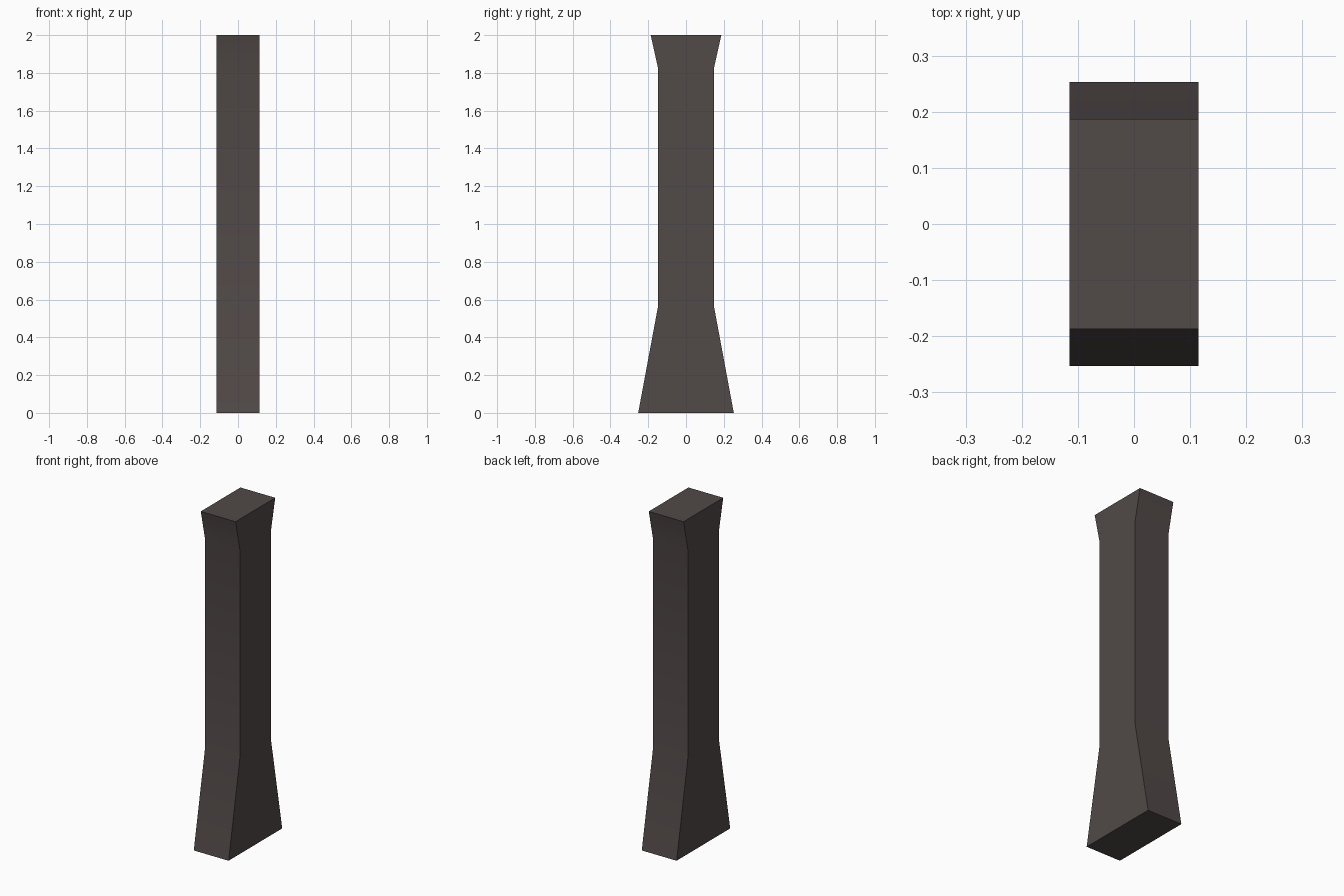
import bpy, bmesh, math

if "Cube" in bpy.data.objects:
    bpy.data.objects.remove(bpy.data.objects["Cube"])

# Dark grey-brown stone
stone = bpy.data.materials.new("dark_brown_stone")
stone.diffuse_color = (0.082, 0.067, 0.064, 1)
stone.use_nodes = True
stone.node_tree.nodes["Principled BSDF"].inputs["Base Color"].default_value = stone.diffuse_color

# Pillar side profile: (half depth, height), mirrored across y = 0
half = [(0.253, 0.0), (0.147, 0.57), (0.147, 1.82), (0.187, 2.0)]
outline = half + [(-y, z) for y, z in reversed(half)]
HALF_WIDTH = 0.115

bm = bmesh.new()
left, right = ([bm.verts.new((x, y, z)) for y, z in outline]
               for x in (-HALF_WIDTH, HALF_WIDTH))
n = len(outline)
bm.faces.new(left)
bm.faces.new(right)
for i in range(n):
    j = (i + 1) % n
    bm.faces.new((left[i], left[j], right[j], right[i]))
bmesh.ops.recalc_face_normals(bm, faces=bm.faces)

mesh = bpy.data.meshes.new("pillar")
bm.to_mesh(mesh)
bm.free()
mesh.materials.append(stone)
pillar = bpy.data.objects.new("pillar", mesh)
bpy.context.collection.objects.link(pillar)

# Soft bends along the front and back, sharp corners elsewhere
bpy.context.view_layer.objects.active = pillar
pillar.select_set(True)
bpy.ops.object.shade_smooth_by_angle(angle=math.radians(30))
